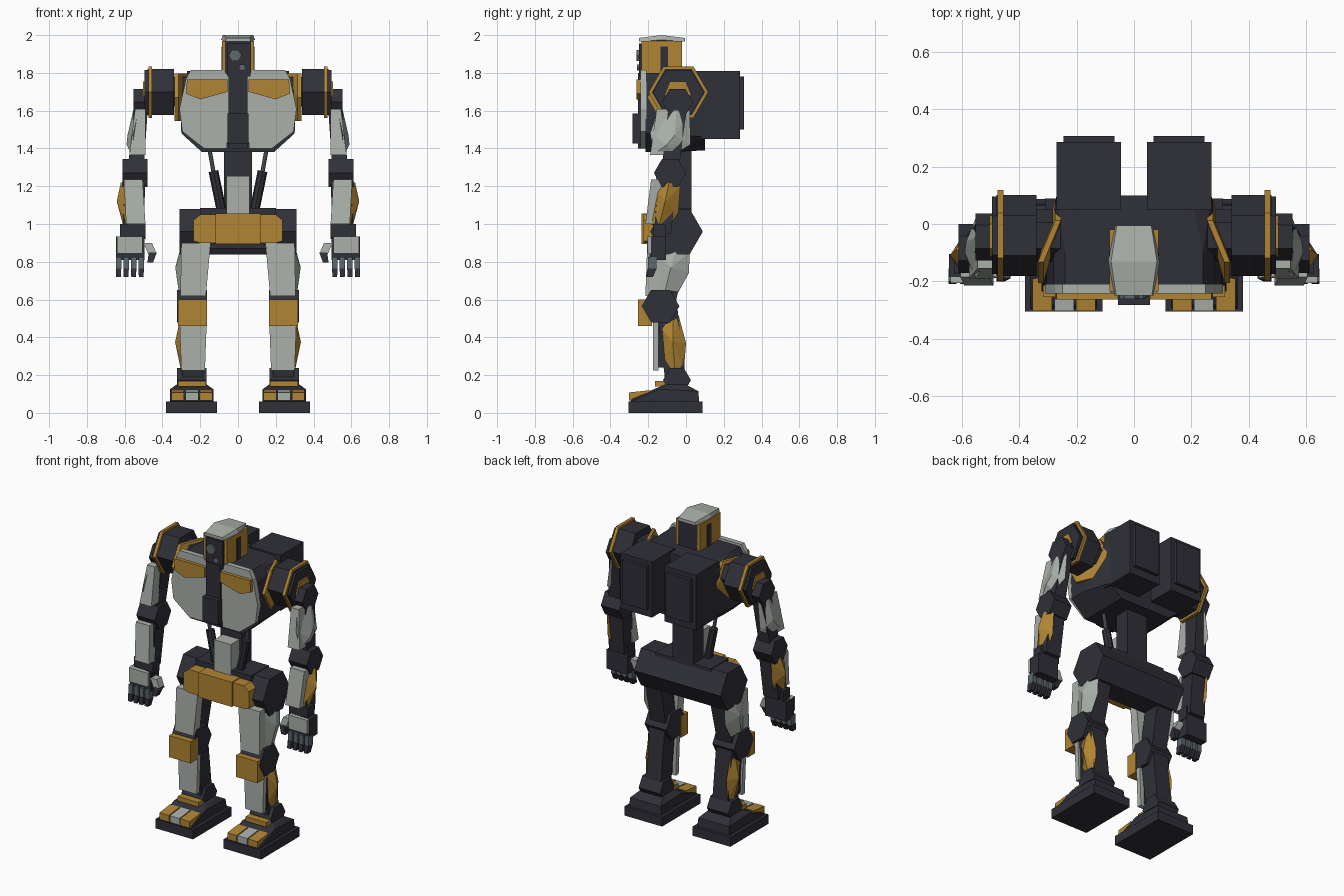
import bpy, bmesh, math
from mathutils import Vector


def material(name, rgb):
    m = bpy.data.materials.new(name)
    m.diffuse_color = (*rgb, 1)
    return m


DARK = material("dark_metal", (0.029, 0.029, 0.040))
GREY = material("pale_grey", (0.40, 0.435, 0.40))
GOLD = material("ochre", (0.44, 0.235, 0.034))
STEEL = material("steel", (0.11, 0.14, 0.155))


def hull(name, pts, mat):
    """Convex solid around a few points."""
    bm = bmesh.new()
    for p in pts:
        bm.verts.new(p)
    res = bmesh.ops.convex_hull(bm, input=bm.verts)
    loose = {v for v in res["geom_interior"] + res["geom_unused"]
             if isinstance(v, bmesh.types.BMVert)}
    bmesh.ops.delete(bm, geom=list(loose), context="VERTS")
    bmesh.ops.dissolve_limit(bm, angle_limit=0.01, verts=bm.verts, edges=bm.edges)
    bmesh.ops.recalc_face_normals(bm, faces=bm.faces)
    me = bpy.data.meshes.new(name)
    bm.to_mesh(me)
    bm.free()
    me.materials.append(mat)
    ob = bpy.data.objects.new(name, me)
    bpy.context.collection.objects.link(ob)
    return ob


def pair(name, pts, mat):
    """Left and right copies."""
    for side, s in (("left", 1), ("right", -1)):
        hull(f"{name}_{side}", [(p[0] * s, p[1], p[2]) for p in pts], mat)


def box(x0, x1, y0, y1, z0, z1):
    return [(x, y, z) for x in (x0, x1) for y in (y0, y1) for z in (z0, z1)]


def along_x(prof, x0, x1):
    return [(x, y, z) for x in (x0, x1) for y, z in prof]


def along_y(prof, y0, y1):
    return [(x, y, z) for y in (y0, y1) for x, z in prof]


def hexagon(y, z, r):
    return [(y + r * math.cos(i * math.pi / 3), z + r * math.sin(i * math.pi / 3))
            for i in range(6)]


def limb(top, bottom):
    """Tapered bar; each end is x0, x1, y0, y1, z."""
    return [(x, y, e[4]) for e in (top, bottom) for x in e[:2] for y in e[2:4]]


def rod(p, q, r):
    p, q = Vector(p), Vector(q)
    u = (q - p).cross(Vector((0, 1, 0))).normalized() * r
    v = (q - p).cross(u).normalized() * r
    return [e + u * math.cos(a) + v * math.sin(a) for e in (p, q)
            for a in [i * math.pi / 4 for i in range(8)]]


# Head: dark core, side plates with slot, cap, eyes
hull("head_core", box(-.07, .07, -.235, -.02, 1.76, 1.965), DARK)
hull("face_plate", box(-.055, .065, -.25, -.22, 1.78, 1.955), DARK)
pair("head_side_plate", box(.065, .085, -.235, -.02, 1.8, 1.97), GOLD)
pair("head_slot", box(.08, .088, -.135, -.095, 1.8, 1.94), DARK)
hull("head_cap", [(s * x, y, z) for s in (-1, 1) for x, y, z in (
    (.068, -.25, 1.965), (.09, -.13, 1.975), (.065, -.005, 1.965),
    (.062, -.25, 1.985), (.08, -.13, 2.0), (.06, -.005, 1.985))], GREY)
hull("large_eye", along_y(hexagon(-.015, 1.892, .035), -.262, -.245), STEEL)
hull("small_eye", along_y(hexagon(.022, 1.828, .019), -.26, -.245), STEEL)

# Torso
hull("torso", along_y([(s * x, z) for s in (-1, 1) for x, z in (
    (.24, 1.8), (.28, 1.74), (.305, 1.6), (.3, 1.48), (.19, 1.38))], -.215, -.1)
    + along_y([(s * x, z) for s in (-1, 1) for x, z in (
        (.2, 1.8), (.27, 1.76), (.27, 1.46), (.18, 1.39))], .09, .1), DARK)
pair("chest_plate", along_y([(.08, 1.815), (.25, 1.815), (.275, 1.77), (.31, 1.61),
                             (.295, 1.49), (.18, 1.4), (.06, 1.4), (.05, 1.5),
                             (.05, 1.78)], -.242, -.21), GREY)
pair("chest_pad", along_y([(.055, 1.765), (.27, 1.765), (.275, 1.69), (.2, 1.66),
                           (.055, 1.7)], -.263, -.24), GOLD)
hull("sternum_strip", box(-.05, .05, -.255, -.2, 1.4, 1.8), DARK)
hull("sternum_block", box(-.056, .056, -.283, -.2, 1.425, 1.585), DARK)
pair("torso_side_plate", [(x + (.06 if y < -.05 else 0), y, z) for x in (.255, .275)
                          for y, z in hexagon(-.06, 1.67, .145)], GOLD)
pair("shoulder_axle", along_x(hexagon(-.04, 1.7, .09), .24, .36), DARK)

# Backpack
pair("backpack", box(.045, .27, .05, .285, 1.45, 1.81), DARK)
pair("backpack_lid", box(.068, .245, .28, .307, 1.5, 1.78), DARK)

# Waist
hull("spine", box(-.075, .075, -.07, .03, 1.04, 1.42), DARK)
hull("spine_block", box(-.06, .06, -.16, -.06, 1.05, 1.255), GREY)
pair("piston_sleeve", rod((.085, -.1, 1.06), (.13, -.1, 1.28), .026), DARK)
pair("piston_rod", rod((.125, -.1, 1.25), (.152, -.1, 1.4), .011), STEEL)

# Pelvis and belt
hull("pelvis", along_x(hexagon(-.05, .96, .139), -.31, .31), DARK)
hull("pelvis_core", box(-.2, .2, -.15, .03, .87, 1.085), DARK)
hull("belt_middle", box(-.12, .12, -.235, -.15, .895, 1.055), GOLD)
pair("belt_end", along_y([(.12, 1.05), (.2, 1.05), (.235, 1.02), (.235, .91),
                          (.2, .9), (.12, .9)], -.225, -.15), GOLD)

# Shoulders
pair("shoulder", along_x(hexagon(-.04, 1.698, .141), .34, .48), DARK)
pair("shoulder_plate", along_x(hexagon(-.04, 1.698, .158), .455, .475), GOLD)
pair("shoulder_cap", along_x(hexagon(-.04, 1.698, .135), .475, .495), DARK)
pair("shoulder_badge", along_x([(-.115, 1.68), (-.085, 1.755), (0, 1.755), (.03, 1.68)],
                               .49, .503), GOLD)
pair("arm_joint", along_x(hexagon(-.045, 1.645, .082), .49, .552), DARK)

# Upper arm and elbow
pair("upper_arm", limb((.475, .545, -.09, .01, 1.65), (.5, .585, -.13, -.04, 1.28)), DARK)
pair("upper_arm_front", limb((.49, .545, -.155, -.08, 1.61),
                             (.49, .575, -.19, -.12, 1.365)), GREY)
pair("upper_arm_shell", [(.53, -.15, 1.6), (.53, .02, 1.6), (.55, .025, 1.42),
                         (.565, -.06, 1.37), (.565, -.17, 1.37), (.55, -.19, 1.48),
                         (.555, -.05, 1.6), (.585, -.06, 1.47), (.59, -.1, 1.42)], GREY)
pair("elbow", along_x(hexagon(-.085, 1.27, .085), .48, .612), DARK)

# Forearm
pair("forearm", limb((.49, .595, -.145, -.045, 1.25), (.5, .61, -.17, -.08, .95)), DARK)
pair("forearm_front", limb((.505, .605, -.185, -.13, 1.235),
                           (.49, .592, -.215, -.15, 1.0)), GREY)
pair("forearm_shell", [(.59, -.16, 1.18), (.59, -.1, 1.235), (.59, -.03, 1.2),
                       (.59, -.04, 1.06), (.585, -.1, .97), (.585, -.19, 1.0),
                       (.62, -.09, 1.22), (.642, -.11, 1.12), (.61, -.14, 1.0)], GOLD)

# Hand with fingers and thumb
pair("wrist", box(.49, .625, -.175, -.105, .92, 1.0), DARK)
pair("palm", box(.495, .645, -.185, -.105, .81, .935), DARK)
pair("hand_plate", box(.505, .64, -.205, -.16, .845, .935), GREY)
for i in range(4):
    x = .498 + .04 * i
    pair(f"finger_{i + 1}", box(x, x + .029, -.2, -.155, .765, .825), STEEL)
    pair(f"fingertip_{i + 1}", limb((x, x + .029, -.203, -.155, .765),
                                    (x + .002, x + .027, -.21, -.175, .72)), DARK)
pair("thumb", limb((.455, .5, -.185, -.135, .9), (.43, .475, -.19, -.14, .84)), GREY)
pair("thumb_tip", limb((.43, .472, -.19, -.145, .85), (.45, .48, -.2, -.16, .795)), DARK)

# Thigh and knee
pair("thigh", limb((.175, .285, -.1, .02, .92), (.185, .295, -.165, -.06, .56)), DARK)
pair("thigh_front", limb((.145, .3, -.205, -.15, .9), (.17, .305, -.215, -.15, .62)), GREY)
pair("thigh_shell", [(.29, -.18, .87), (.29, .02, .85), (.29, .015, .74), (.29, -.04, .64),
                     (.29, -.17, .64), (.305, -.05, .87), (.332, -.08, .77),
                     (.315, -.11, .65)], GREY)
pair("knee", along_x(hexagon(-.135, .565, .1), .165, .322), DARK)
pair("knee_pad", box(.163, .318, -.255, -.18, .46, .6), GOLD)

# Shin
pair("shin", limb((.185, .3, -.155, -.045, .55), (.185, .295, -.11, .0, .17)), DARK)
pair("shin_front", limb((.165, .31, -.175, -.145, .5), (.175, .3, -.175, -.145, .225)), GREY)
pair("calf_shell", [(.29, -.14, .46), (.29, -.04, .52), (.29, .0, .37), (.29, -.01, .24),
                    (.29, -.07, .2), (.29, -.12, .27), (.31, -.07, .48),
                    (.333, -.07, .375), (.305, -.06, .24)], GOLD)
pair("shin_brace", limb((.2, .29, -.155, -.1, .5), (.2, .29, -.15, -.1, .24)), DARK)

# Foot
pair("ankle", along_x(hexagon(-.048, .173, .074), .168, .322), DARK)
pair("ankle_strip", box(.17, .318, -.165, -.09, .14, .17), GOLD)
pair("sole", box(.11, .38, -.305, .088, 0, .06), DARK)
pair("instep", [(.13, -.295, .06), (.36, -.295, .06), (.13, .07, .06), (.36, .07, .06),
                (.14, -.28, .08), (.35, -.28, .08), (.13, -.14, .125), (.36, -.14, .125),
                (.165, -.11, .15), (.325, -.11, .15), (.165, .0, .15), (.325, .0, .15),
                (.135, .065, .115), (.355, .065, .115)], DARK)
for name, x, mat in (("inner", .135, GOLD), ("middle", .21, GREY), ("outer", .285, GOLD)):
    pair(f"{name}_toe", along_x([(-.303, .065), (-.303, .108), (-.24, .112),
                                 (-.19, .12), (-.19, .065)], x, x + .068), mat)
